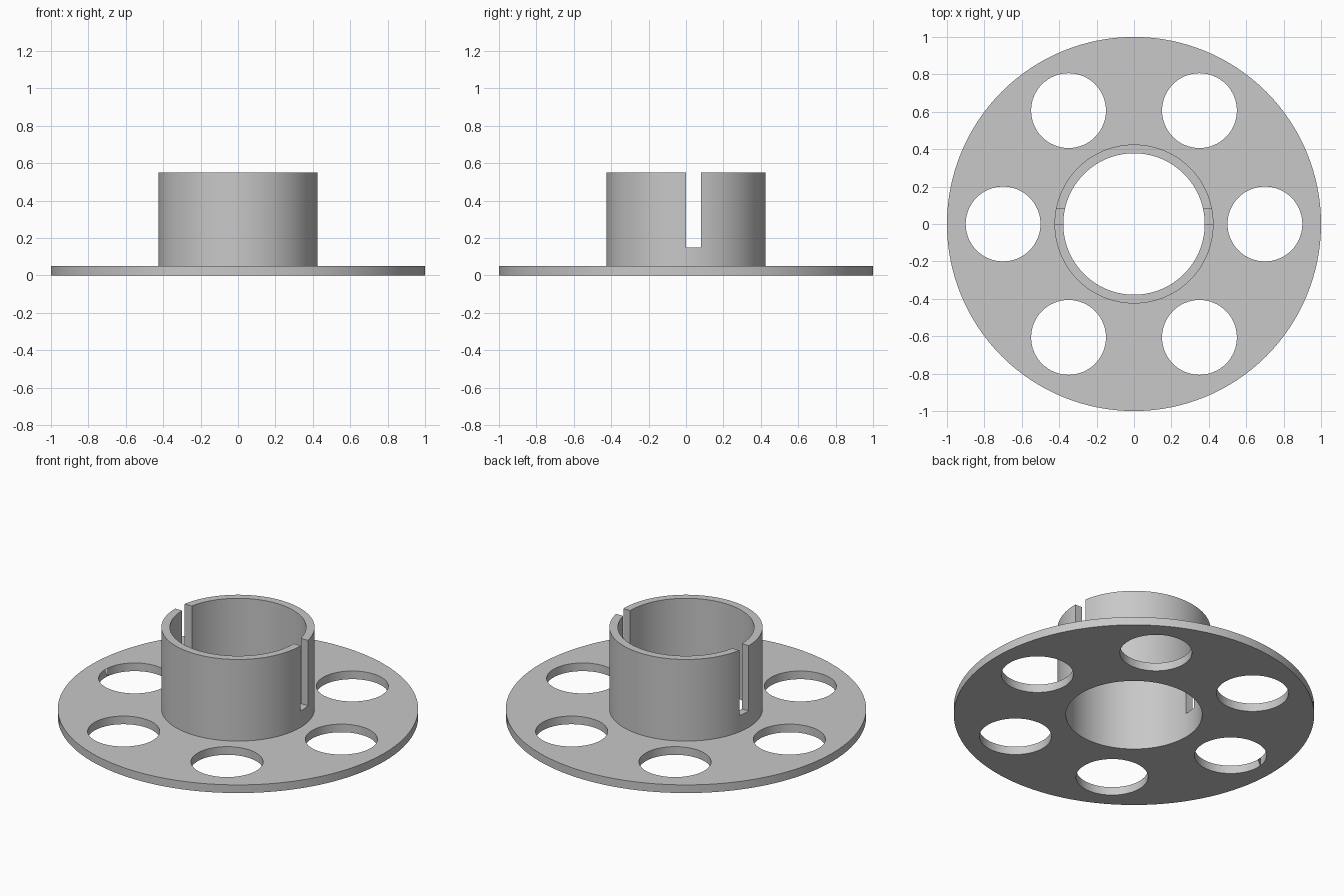
import bpy
import bmesh
from math import cos, sin, pi, radians
from mathutils import Matrix, Vector

cube = bpy.data.objects.get("Cube")
if cube:
    bpy.data.objects.remove(cube, do_unlink=True)

SEGMENTS = 128
FLANGE_R, FLANGE_H = 1.0, 0.05
HUB_OUTER, HUB_INNER, HUB_TOP = 0.425, 0.378, 0.55
HOLE_R, HOLE_RING, HOLE_COUNT = 0.2, 0.7, 6
SLOT_WIDTH, SLOT_BOTTOM = 0.08, 0.15

# Plain grey material
grey = bpy.data.materials.new("grey")
grey.use_nodes = True
color = (0.58, 0.58, 0.58, 1)
grey.diffuse_color = color
grey.node_tree.nodes["Principled BSDF"].inputs["Base Color"].default_value = color


def make_object(name, bm):
    bmesh.ops.recalc_face_normals(bm, faces=bm.faces)
    mesh = bpy.data.meshes.new(name)
    bm.to_mesh(mesh)
    bm.free()
    mesh.materials.append(grey)
    obj = bpy.data.objects.new(name, mesh)
    bpy.context.collection.objects.link(obj)
    return obj


def lathe(name, profile):
    """Revolve a closed (radius, height) profile around z."""
    bm = bmesh.new()
    rings = []
    for i in range(SEGMENTS):
        a = 2 * pi * i / SEGMENTS
        rings.append([bm.verts.new((r * cos(a), r * sin(a), z)) for r, z in profile])
    for i, ring in enumerate(rings):
        following = rings[(i + 1) % SEGMENTS]
        for j in range(len(profile)):
            k = (j + 1) % len(profile)
            bm.faces.new((ring[j], following[j], following[k], ring[k]))
    return make_object(name, bm)


# Round flange with an open tubular hub, one solid
body = lathe("flanged_hub", [
    (HUB_INNER, 0), (FLANGE_R, 0), (FLANGE_R, FLANGE_H),
    (HUB_OUTER, FLANGE_H), (HUB_OUTER, HUB_TOP), (HUB_INNER, HUB_TOP)])

# Cutter for the ring of lightening holes
bm = bmesh.new()
for i in range(HOLE_COUNT):
    a = 2 * pi * i / HOLE_COUNT
    spot = Vector((HOLE_RING * cos(a), HOLE_RING * sin(a), FLANGE_H / 2))
    bmesh.ops.create_cone(bm, cap_ends=True, segments=64, radius1=HOLE_R,
                          radius2=HOLE_R, depth=0.2,
                          matrix=Matrix.Translation(spot))
hole_cutter = make_object("hole_cutter", bm)

# Cutter for the slot across both hub walls
bm = bmesh.new()
slot_height = HUB_TOP - SLOT_BOTTOM + 0.1
centre = Vector((0, SLOT_WIDTH / 2, SLOT_BOTTOM + slot_height / 2))
bmesh.ops.create_cube(bm, size=1, matrix=Matrix.Translation(centre)
                      @ Matrix.Diagonal((1.2, SLOT_WIDTH, slot_height, 1)))
slot_cutter = make_object("slot_cutter", bm)

# Apply the cuts, then discard the cutters
bpy.ops.object.select_all(action='DESELECT')
bpy.context.view_layer.objects.active = body
body.select_set(True)
for cutter in (hole_cutter, slot_cutter):
    cutter.hide_render = True
    mod = body.modifiers.new(cutter.name, 'BOOLEAN')
    mod.operation = 'DIFFERENCE'
    mod.solver = 'EXACT'
    mod.object = cutter
    bpy.ops.object.modifier_apply(modifier=mod.name)
    bpy.data.objects.remove(cutter, do_unlink=True)

bpy.ops.object.shade_smooth_by_angle(angle=radians(30))
